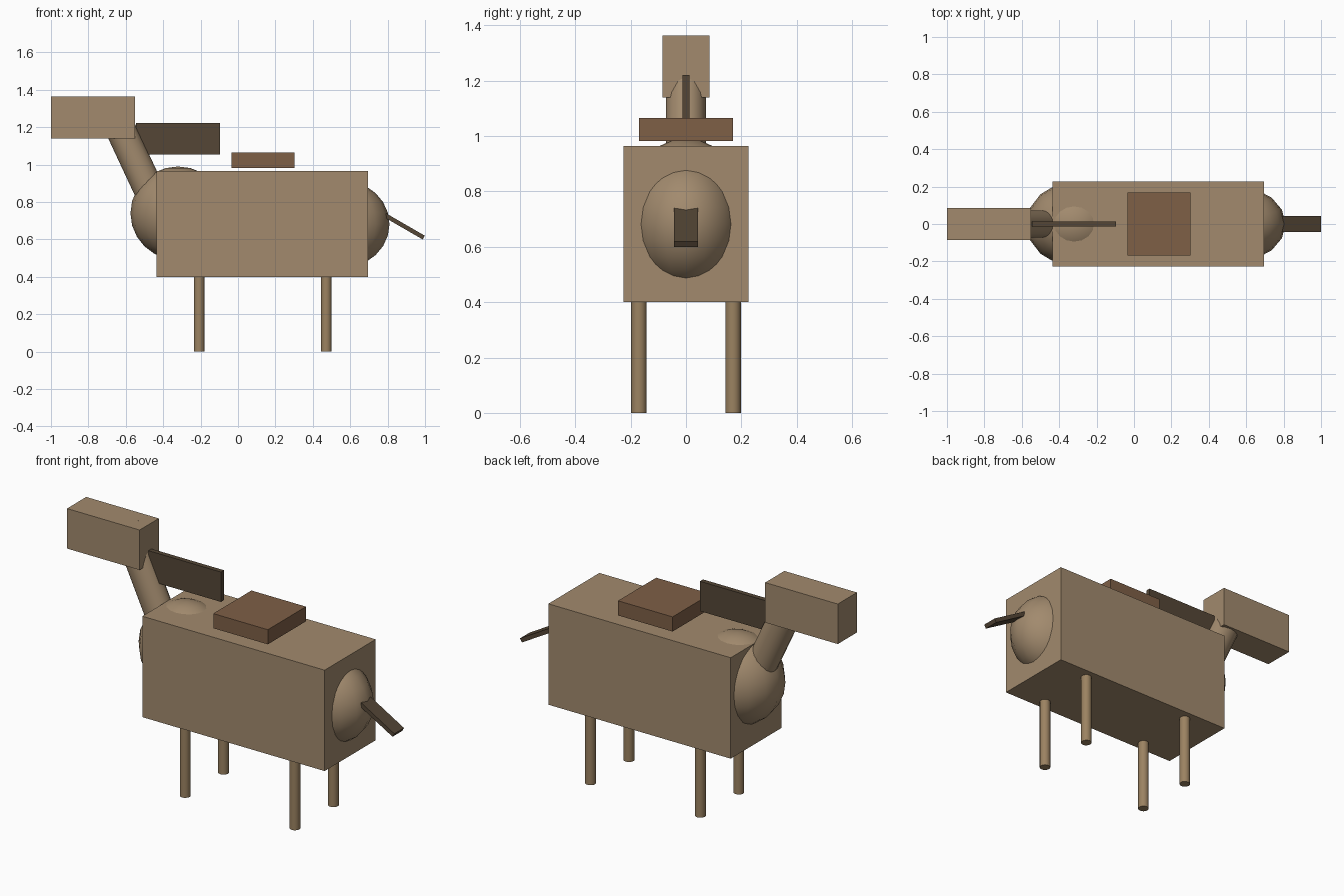
import bpy
from math import radians, cos, sin
from mathutils import Vector

if "Cube" in bpy.data.objects:
    bpy.data.objects.remove(bpy.data.objects["Cube"])


def material(name, rgb):
    m = bpy.data.materials.new(name)
    m.diffuse_color = (*rgb, 1)
    m.use_nodes = True
    m.node_tree.nodes["Principled BSDF"].inputs["Base Color"].default_value = m.diffuse_color
    return m


coat = material("coat", (0.36, 0.255, 0.155))
leg_tan = material("leg_tan", (0.33, 0.225, 0.12))
dark_hair = material("dark_hair", (0.09, 0.062, 0.037))
leather = material("leather", (0.21, 0.115, 0.062))


def finish(name, mat, smooth=False):
    ob = bpy.context.object
    ob.name = name
    ob.data.materials.append(mat)
    if smooth:
        bpy.ops.object.transform_apply(location=False, rotation=False, scale=True)
        bpy.ops.object.shade_smooth_by_angle(angle=radians(40))
    return ob


def box(name, center, size, mat, tilt=0):
    bpy.ops.mesh.primitive_cube_add(size=1, location=center, rotation=(0, tilt, 0))
    bpy.context.object.scale = size
    return finish(name, mat)


def ellipsoid(name, center, radii, mat):
    bpy.ops.mesh.primitive_uv_sphere_add(segments=16, ring_count=12, radius=1, location=center)
    bpy.context.object.scale = radii
    return finish(name, mat, True)


def cylinder(name, center, rx, ry, depth, mat, tilt=0):
    bpy.ops.mesh.primitive_cylinder_add(vertices=16, radius=1, depth=depth,
                                        location=center, rotation=(0, tilt, 0))
    bpy.context.object.scale = (rx, ry, 1)
    return finish(name, mat, True)


# Torso with rounded chest and rump
box("body", (0.13, 0, 0.6825), (1.13, 0.452, 0.565), coat)
ellipsoid("chest", (-0.32, 0, 0.74), (0.255, 0.225, 0.25), coat)
ellipsoid("rump", (0.555, 0, 0.682), (0.255, 0.2, 0.235), coat)

# Neck leans forward from the chest into the head
lean = radians(25)
neck_top = Vector((-0.693, 0, 1.33))
neck_len = 0.6
cylinder("neck", neck_top + Vector((sin(lean), 0, -cos(lean))) * neck_len / 2,
         0.081, 0.073, neck_len, coat, -lean)
box("head", (-0.775, 0, 1.251), (0.45, 0.17, 0.224), coat)

# Mane and saddle
box("mane", (-0.321, 0, 1.138), (0.45, 0.027, 0.167), dark_hair)
box("saddle", (0.134, 0, 1.024), (0.338, 0.338, 0.082), leather)

# Tail slopes down out of the rump
droop = radians(30)
tail_end = Vector((0.993, 0, 0.61))
tail_len = 0.28
box("tail", tail_end + Vector((-cos(droop), 0, sin(droop))) * tail_len / 2,
    (tail_len, 0.085, 0.023), dark_hair, droop)

# Four legs
for end, x in (("front", -0.208), ("rear", 0.472)):
    for side, y in (("left", -0.17), ("right", 0.17)):
        cylinder(f"{end}_{side}_leg", (x, y, 0.215), 0.028, 0.028, 0.43, leg_tan)
